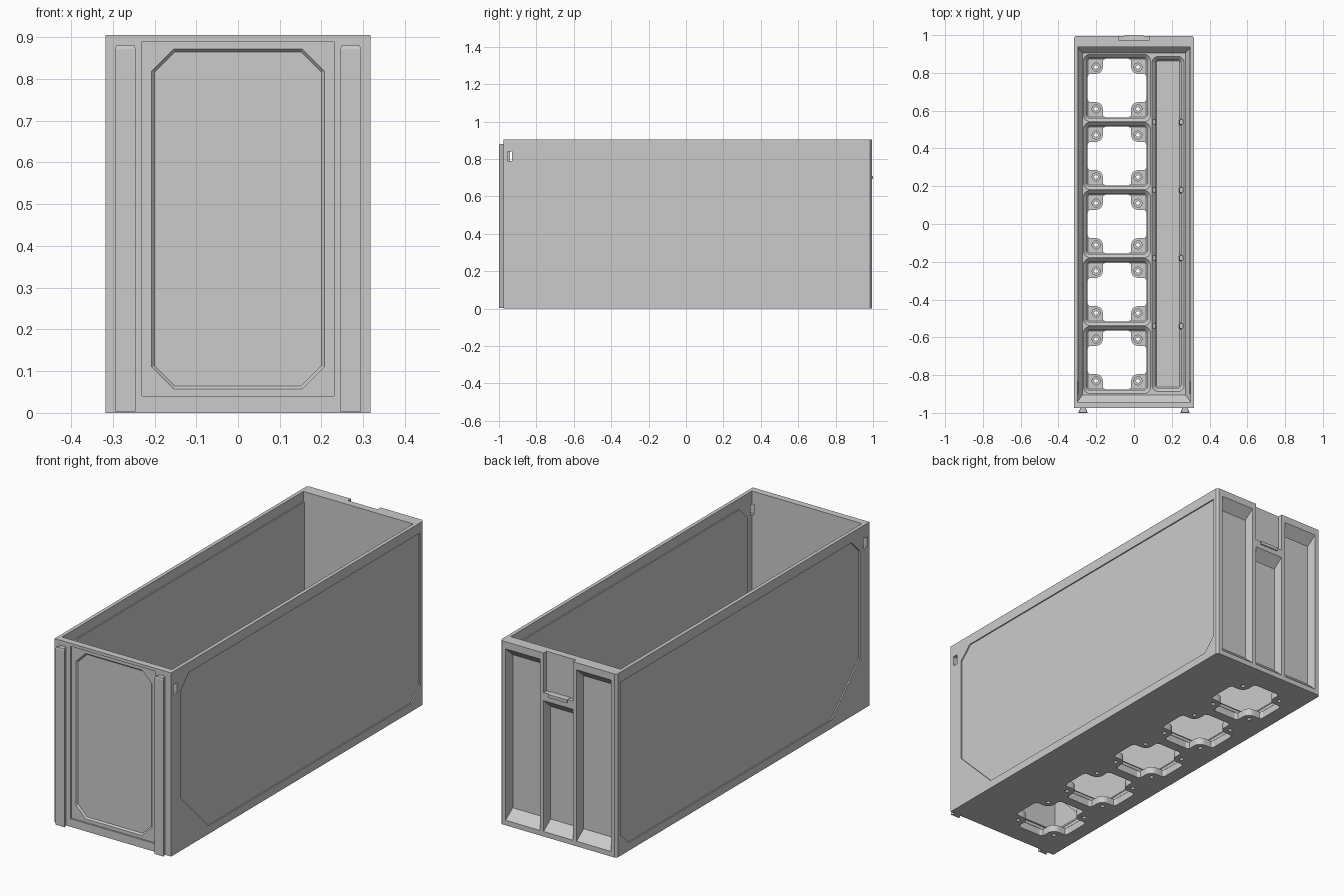
import bpy, bmesh
from math import cos, sin, pi

if "Cube" in bpy.data.objects:
    bpy.data.objects.remove(bpy.data.objects["Cube"])

MAP = {'z': lambda u, v, w: (u, v, w),
       'y': lambda u, v, w: (u, w, v),
       'x': lambda u, v, w: (w, u, v)}


def rect(u0, u1, v0, v1, r=0.0, seg=1):
    """Rectangle outline; r rounds (or chamfers, seg=1) the corners."""
    if r == 0:
        return [(u0, v0), (u1, v0), (u1, v1), (u0, v1)]
    pts = []
    for i, (cu, cv) in enumerate([(u1 - r, v1 - r), (u0 + r, v1 - r),
                                  (u0 + r, v0 + r), (u1 - r, v0 + r)]):
        for k in range(seg + 1):
            a = pi / 2 * (i + k / seg)
            pts.append((cu + r * cos(a), cv + r * sin(a)))
    return pts


def circle(u, v, r, n=20):
    return [(u + r * cos(2 * pi * i / n), v + r * sin(2 * pi * i / n)) for i in range(n)]


def loft(bm, axis, *sections):
    """Closed solid through (outline, height) sections along an axis."""
    rings = [[bm.verts.new(MAP[axis](u, v, w)) for u, v in loop] for loop, w in sections]
    n = len(rings[0])
    for a, b in zip(rings, rings[1:]):
        for i in range(n):
            bm.faces.new((a[i], a[(i + 1) % n], b[(i + 1) % n], b[i]))
    bm.faces.new(rings[0][::-1])
    bm.faces.new(rings[-1])


def make(name, bm):
    bmesh.ops.recalc_face_normals(bm, faces=bm.faces[:])
    me = bpy.data.meshes.new(name)
    bm.to_mesh(me)
    bm.free()
    ob = bpy.data.objects.new(name, me)
    bpy.context.collection.objects.link(ob)
    return ob


def cut(body, bm):
    """Subtract a group of non-overlapping cutters and bake the result."""
    cutter = make("cutter", bm)
    mod = body.modifiers.new("cut", 'BOOLEAN')
    mod.operation, mod.object, mod.solver = 'DIFFERENCE', cutter, 'EXACT'
    dg = bpy.context.evaluated_depsgraph_get()
    me = bpy.data.meshes.new_from_object(body.evaluated_get(dg))
    body.modifiers.clear()
    body.data = me
    bpy.data.objects.remove(cutter)


H = 0.905
CX, PITCH, MAG = -0.09, 0.36, 0.111
cells = [(CX, PITCH * i) for i in range(-2, 3)]

# bin body with chamfered rear corners
bm = bmesh.new()
loft(bm, 'z', *[([(-.318, -.975), (.318, -.975), (.318, .985), (.308, .995),
                  (-.308, .995), (-.318, .985)], z) for z in (0, H)])
body = make("bin_body", bm)

# main cavity with sloped foot
bm = bmesh.new()
loft(bm, 'z', (rect(-.273, .273, -.905, .905), .075),
     (rect(-.30, .30, -.942, .937), .11), (rect(-.30, .30, -.942, .937), 1.0))
cut(body, bm)

# stepped floor pockets: five square cells and one long tray
bm = bmesh.new()
steps = [(.154, .036), (.160, .042), (.160, .057), (.178, .075), (.178, .09)]
for x, y in cells:
    loft(bm, 'z', *[(rect(x - s, x + s, y - s, y + s, s - .142, 5), z) for s, z in steps])
loft(bm, 'z', *[(rect(.273 - s, s - .178 + .27 - .004, .71 * -1 - s, .71 + s, s - .142, 5), z)
                for s, z in steps])
cut(body, bm)

# cross-shaped floor openings and round corner sockets
quad = [(.155, .06), (.148, .075)]
quad += [(MAG + .036 * cos(a), MAG + .036 * sin(a))
         for a in [-pi / 2 - pi / 2 * k / 6 for k in range(7)]]
quad += [(.075, .148), (.06, .155)]
cross = []
for k in range(4):
    c, s = round(cos(k * pi / 2)), round(sin(k * pi / 2))
    cross += [(c * u - s * v, s * u + c * v) for u, v in quad]
bm, screws = bmesh.new(), bmesh.new()
for x, y in cells:
    loft(bm, 'z', *[([(x + u, y + v) for u, v in cross], z) for z in (-.02, .05)])
    for sx in (-1, 1):
        for sy in (-1, 1):
            mx, my = x + sx * MAG, y + sy * MAG
            loft(bm, 'z', (circle(mx, my, .021), .016), (circle(mx, my, .021), .05))
            loft(screws, 'z', (circle(mx, my, .010, 14), -.02), (circle(mx, my, .010, 14), .03))
cut(body, bm)
cut(body, screws)

# recessed side panels, rear pockets, latch slot, front frame and side slots
side = [(-.90, .79), (-.835, .855), (.965, .855), (.965, .105),
        (.90, .04), (-.68, .04), (-.90, .26)]
bm = bmesh.new()
for s in (-1, 1):
    loft(bm, 'x', (side, s * .312), (side, s * .33))
    loft(bm, 'x', (rect(-.955, -.93, .79, .84), s * .29), (rect(-.955, -.93, .79, .84), s * .33))
for a, b, top in ((-.287, -.10, .87), (-.08, .08, .67), (.10, .287, .87)):
    outer = rect(a, b, .025, top)
    loft(bm, 'y', (rect(a + .006, b - .006, .07, top - .045), .948), (outer, .995), (outer, 1.02))
loft(bm, 'y', (rect(-.08, .08, .71, 1), .972), (rect(-.08, .08, .71, 1), 1.02))
loft(bm, 'y', (rect(-.23, .23, .04, .89), -.967), (rect(-.23, .23, .04, .89), -1.0))
cut(body, bm)

# octagonal front panel, sunk one more step with a sloped border
bm = bmesh.new()


def octagon(g):
    r = .053 - .6 * g
    u, lo, hi = .207 - g, .057 + g, .872 - g
    return [(u, lo + r), (u, hi - r), (u - r, hi), (r - u, hi),
            (-u, hi - r), (-u, lo + r), (r - u, lo), (u - r, lo)]


loft(bm, 'y', (octagon(.007), -.959), (octagon(0), -.967), (octagon(0), -.99))
cut(body, bm)

# raised inner faces behind the side panels
for s, n in ((-1, "left"), (1, "right")):
    bm = bmesh.new()
    loft(bm, 'x', (side, s * .294), (side, s * .308))
    make("inner_panel_" + n, bm)

# dovetail rails on the front
for s, n in ((-1, "left"), (1, "right")):
    bm = bmesh.new()
    c = s * .27
    prof = [(c - .025, -1), (c + .025, -1), (c + .022, -.993), (c + .013, -.972),
            (c - .013, -.972), (c - .022, -.993)]
    loft(bm, 'z', (prof, .003), (prof, .872), ([(c + (u - c) * .85, v + .002) for u, v in prof], .88))
    make("front_rail_" + n, bm)

# small catch under the latch slot
bm = bmesh.new()
loft(bm, 'y', (rect(-.055, .055, .692, .712), .965), (rect(-.05, .05, .694, .710), 1.0))
make("rear_catch", bm)

# divider stubs along the long tray
bm = bmesh.new()
for y in (-.54, -.18, .18, .54):
    for x in (.105, .25):
        loft(bm, 'z', (rect(x - .012, x + .012, y - .02, y + .02, .006), .03),
             (rect(x - .01, x + .01, y - .012, y + .012, .006), .07))
make("tray_stubs", bm)
